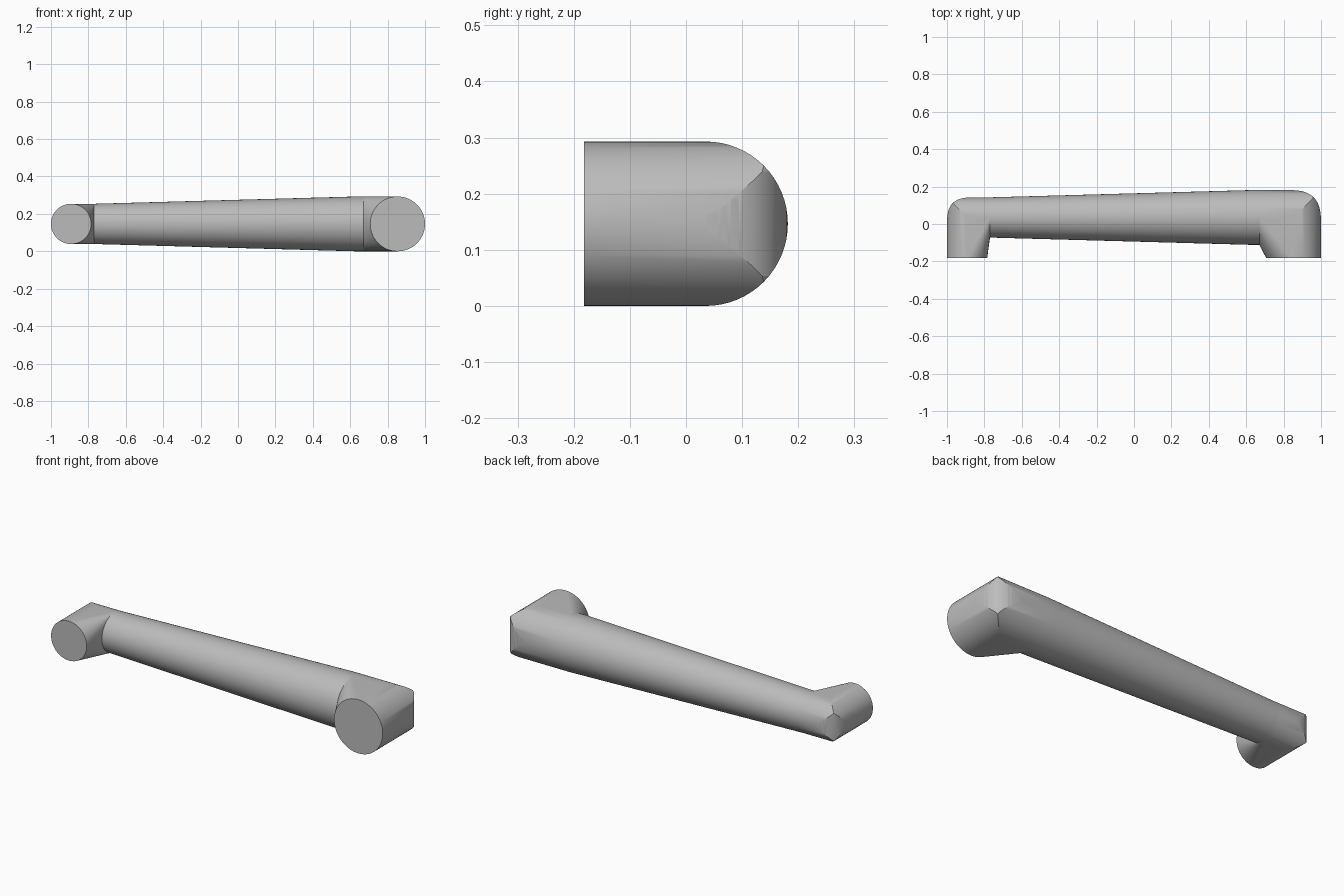
import bpy, bmesh, math

if "Cube" in bpy.data.objects:
    bpy.data.objects.remove(bpy.data.objects["Cube"], do_unlink=True)

CY, CZ = 0.035, 0.1465      # tube axis
FRONT = -0.182              # front end of both sockets
SEG = 64
ANGLES = [2 * math.pi * i / SEG for i in range(SEG)]

grey = bpy.data.materials.new("satin grey")
grey.use_nodes = True
grey.diffuse_color = (0.5, 0.5, 0.5, 1)
grey.node_tree.nodes["Principled BSDF"].inputs["Base Color"].default_value = (0.5, 0.5, 0.5, 1)


def finish(bm, name):
    mesh = bpy.data.meshes.new(name)
    bm.to_mesh(mesh)
    bm.free()
    obj = bpy.data.objects.new(name, mesh)
    bpy.context.collection.objects.link(obj)
    mesh.materials.append(grey)
    bpy.ops.object.select_all(action='DESELECT')
    obj.select_set(True)
    bpy.context.view_layer.objects.active = obj
    bpy.ops.object.shade_smooth_by_angle(angle=math.radians(25))
    return obj


def corner(c, r, size, power=3):
    """Offsets from the socket axis of the rounded outer corner, at half width c."""
    base = r - size

    def across(v):
        t = min(max((v - base) / size, 0), 1)
        return base + size * (1 - t ** power) ** (1 / power)

    if across(c) >= c:
        return [(c, c)]
    pts = [(c, across(c)), (across(c), c)]
    for i in range(1, 24):
        a = math.pi / 2 * i / 24
        u = base + size * math.cos(a) ** (2 / power)
        v = base + size * math.sin(a) ** (2 / power)
        if u < c and v < c:
            pts.append((u, v))
    return pts


def elbow(name, side, axis_x, r, join_x, size):
    """Mitred elbow: round socket facing front, tube opening facing inwards."""
    bm = bmesh.new()
    for a in ANGLES:
        c, z = r * math.cos(a), CZ + r * math.sin(a)
        bm.verts.new((side * (axis_x + c), FRONT, z))
        bm.verts.new((side * join_x, CY + c, z))
        if c >= -1e-6:
            for u, v in corner(max(c, 0), r, size):
                bm.verts.new((side * (axis_x + u), CY + v, z))
    bmesh.ops.remove_doubles(bm, verts=bm.verts[:], dist=1e-5)
    bmesh.ops.convex_hull(bm, input=bm.verts[:])
    bmesh.ops.delete(bm, geom=[v for v in bm.verts if not v.link_faces], context='VERTS')
    bmesh.ops.dissolve_limit(bm, angle_limit=0.005, verts=bm.verts[:], edges=bm.edges[:])
    # open the side that meets the tube
    inner = [f for f in bm.faces if all(abs(v.co.x - side * join_x) < 1e-4 for v in f.verts)]
    bmesh.ops.delete(bm, geom=inner, context='FACES')
    bmesh.ops.recalc_face_normals(bm, faces=bm.faces[:])
    return finish(bm, name)


def tube(name, stations):
    """Open round tube through (x, radius) stations."""
    bm = bmesh.new()
    rings = [[bm.verts.new((x, CY + r * math.cos(a), CZ + r * math.sin(a))) for a in ANGLES]
             for x, r in stations]
    for one, two in zip(rings, rings[1:]):
        for i in range(SEG):
            j = (i + 1) % SEG
            bm.faces.new((one[i], one[j], two[j], two[i]))
    bmesh.ops.recalc_face_normals(bm, faces=bm.faces[:])
    # normals must point away from the tube axis
    f = next(iter(bm.faces))
    mid = f.calc_center_median()
    if f.normal.y * (mid.y - CY) + f.normal.z * (mid.z - CZ) < 0:
        bmesh.ops.reverse_faces(bm, faces=bm.faces[:])
    return finish(bm, name)


SMALL, LARGE = 0.1075, 0.1465
tube("tapered_tube", [(-0.77, SMALL), (0.63, LARGE), (0.67, LARGE)])
elbow("large_elbow", 1, 1 - LARGE, LARGE, 0.67, 0.19)
elbow("small_elbow", -1, 1 - SMALL, SMALL, 0.77, 0.15)
